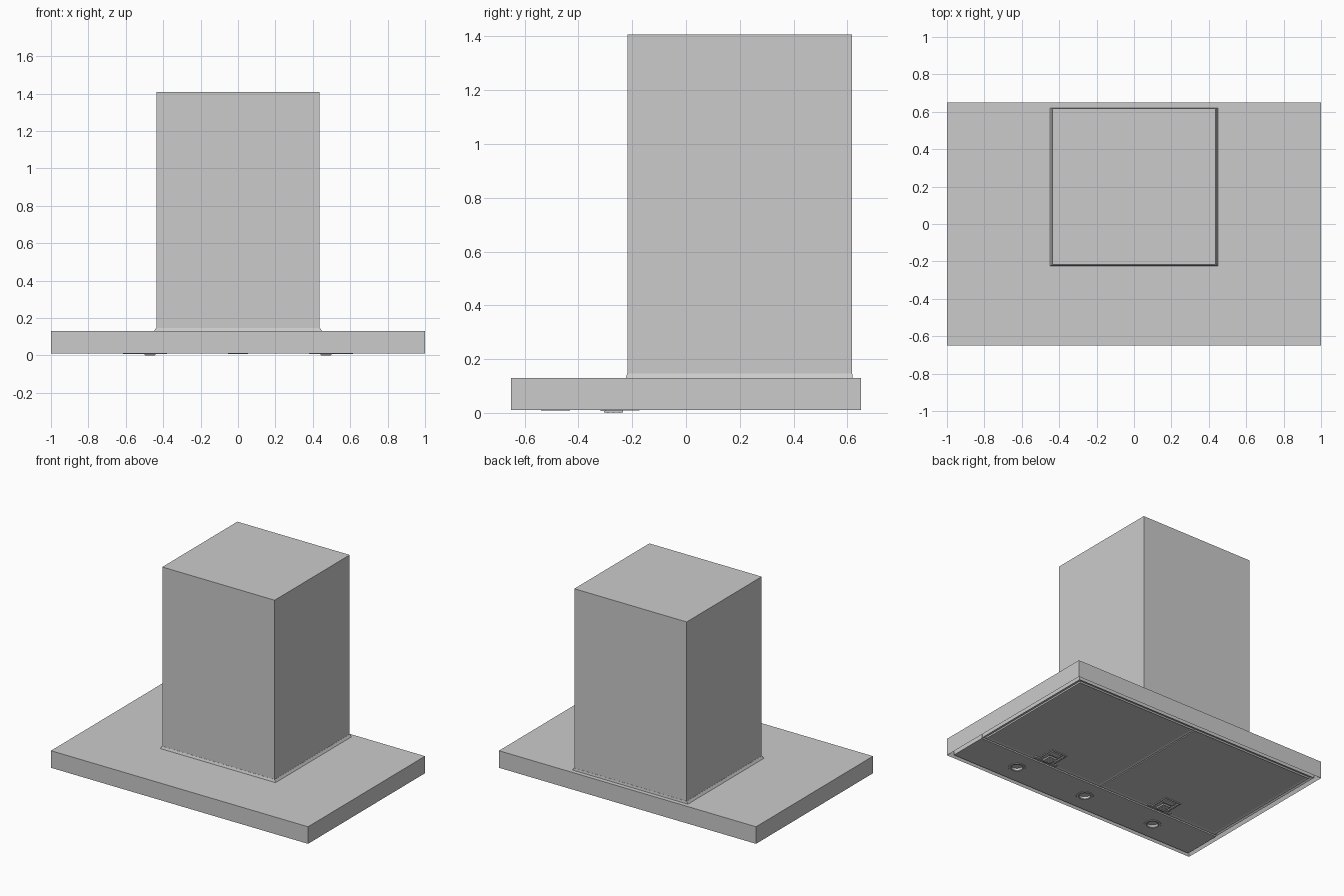
import bpy, bmesh, math

if "Cube" in bpy.data.objects:
    bpy.data.objects.remove(bpy.data.objects["Cube"])


def finish(name, bm):
    bmesh.ops.recalc_face_normals(bm, faces=bm.faces)
    me = bpy.data.meshes.new(name)
    bm.to_mesh(me)
    bm.free()
    ob = bpy.data.objects.new(name, me)
    bpy.context.collection.objects.link(ob)
    return ob


def box_bm(x0, x1, y0, y1, z0, z1):
    bm = bmesh.new()
    bmesh.ops.create_cube(bm, size=1)
    for v in bm.verts:
        v.co.x = x1 if v.co.x > 0 else x0
        v.co.y = y1 if v.co.y > 0 else y0
        v.co.z = z1 if v.co.z > 0 else z0
    return bm


def box(name, *dims):
    return finish(name, box_bm(*dims))


def bottom(bm):
    bm.normal_update()
    return min(bm.faces, key=lambda f: f.calc_center_median().z)


def inset_bottom(bm, width, rise):
    """Inset the underside face and move the inner face by rise."""
    f = bottom(bm)
    bmesh.ops.inset_region(bm, faces=[f], thickness=width)
    for v in f.verts:
        v.co.z += rise
    return f


def lathe(name, profile, x, y, steps=32):
    bm = bmesh.new()
    vs = [bm.verts.new((r, 0, z)) for r, z in profile]
    es = [bm.edges.new(p) for p in zip(vs, vs[1:])]
    bmesh.ops.spin(bm, geom=vs + es, cent=(0, 0, 0), axis=(0, 0, 1),
                   angle=2 * math.pi, steps=steps)
    bmesh.ops.remove_doubles(bm, verts=bm.verts, dist=1e-5)
    bmesh.ops.translate(bm, verts=bm.verts, vec=(x, y, 0))
    ob = finish(name, bm)
    for p in ob.data.polygons:
        p.use_smooth = True
    ob.data.set_sharp_from_angle(angle=math.radians(30))
    return ob


def cut(target, cutter):
    cutter.hide_render = True
    cutter.display_type = 'WIRE'
    m = target.modifiers.new("cut", 'BOOLEAN')
    m.object = cutter
    m.operation = 'DIFFERENCE'
    m.solver = 'EXACT'


# Canopy: flat slab with a shallow tray underneath
bm = box_bm(-1, 1, -0.65, 0.65, 0.01, 0.13)
inset_bottom(bm, 0.028, 0.04)
finish("canopy", bm)

# Chimney and its tapered collar
box("chimney", -0.437, 0.437, -0.217, 0.617, 0.13, 1.407)
bm = box_bm(-0.449, 0.449, -0.224, 0.62, 0.13, 0.147)
for v in bm.verts:
    if v.co.z > 0.14:
        v.co.x *= 0.438 / 0.449
        v.co.y = -0.218 if v.co.y < 0 else 0.618
finish("chimney_collar", bm)

# Inner trim frame around the filters
bm = box_bm(-0.968, 0.968, -0.336, 0.618, 0.014, 0.05)
inset_bottom(bm, 0.02, 0.008)
finish("filter_frame", bm)

# Front lamp strip with three recessed lamps
strip = box("lamp_strip", -0.968, 0.968, -0.62, -0.345, 0.011, 0.045)
for i, x in enumerate((-0.56, 0, 0.56)):
    y = -0.485
    cut(strip, lathe(f"lamp_cutter_{i}", [(0, 0), (0.045, 0), (0.045, 0.06), (0, 0.06)], x, y))
    lathe(f"lamp_ring_{i}", [(0.045, 0.03), (0.055, 0.011), (0.053, 0.008),
                             (0.04, 0.008), (0.036, 0.011), (0.036, 0.03), (0.045, 0.03)], x, y)
    lathe(f"lamp_lens_{i}", [(0, 0.026), (0.037, 0.026), (0.037, 0.03), (0, 0.03)], x, y)

# Two grease filters, each with a raised border and a latch
for side, s in (("left", -1), ("right", 1)):
    xa, xb = sorted((s * 0.004, s * 0.945))
    bm = box_bm(xa, xb, -0.33, 0.595, 0.011, 0.045)
    inset_bottom(bm, 0.018, 0.004)
    filt = finish(f"filter_{side}", bm)
    c = s * 0.47
    cut(filt, box(f"latch_cutter_{side}", c - 0.055, c + 0.055, -0.295, -0.18, 0, 0.035))

    # Latch: recessed cup rim, base bar and finger tab
    bm = box_bm(c - 0.062, c + 0.062, -0.302, -0.173, 0.009, 0.02)
    bmesh.ops.delete(bm, geom=[f for f in bm.faces if f.normal.z > 0.9], context='FACES_ONLY')
    f = inset_bottom(bm, 0.008, 0)
    bmesh.ops.delete(bm, geom=[f], context='FACES_ONLY')
    finish(f"latch_rim_{side}", bm)
    box(f"latch_bar_{side}", c - 0.09, c + 0.09, -0.318, -0.3, 0.007, 0.02)
    box(f"latch_tab_{side}", c - 0.03, c + 0.03, -0.305, -0.235, 0.001, 0.012)
    box(f"latch_spring_{side}", c - 0.04, c + 0.04, -0.235, -0.195, 0.015, 0.035)
    for k in range(3):
        yk = -0.295 + k * 0.022
        box(f"latch_grip_{side}_{k}", c - 0.026, c + 0.026, yk, yk + 0.008, 0.0, 0.003)
